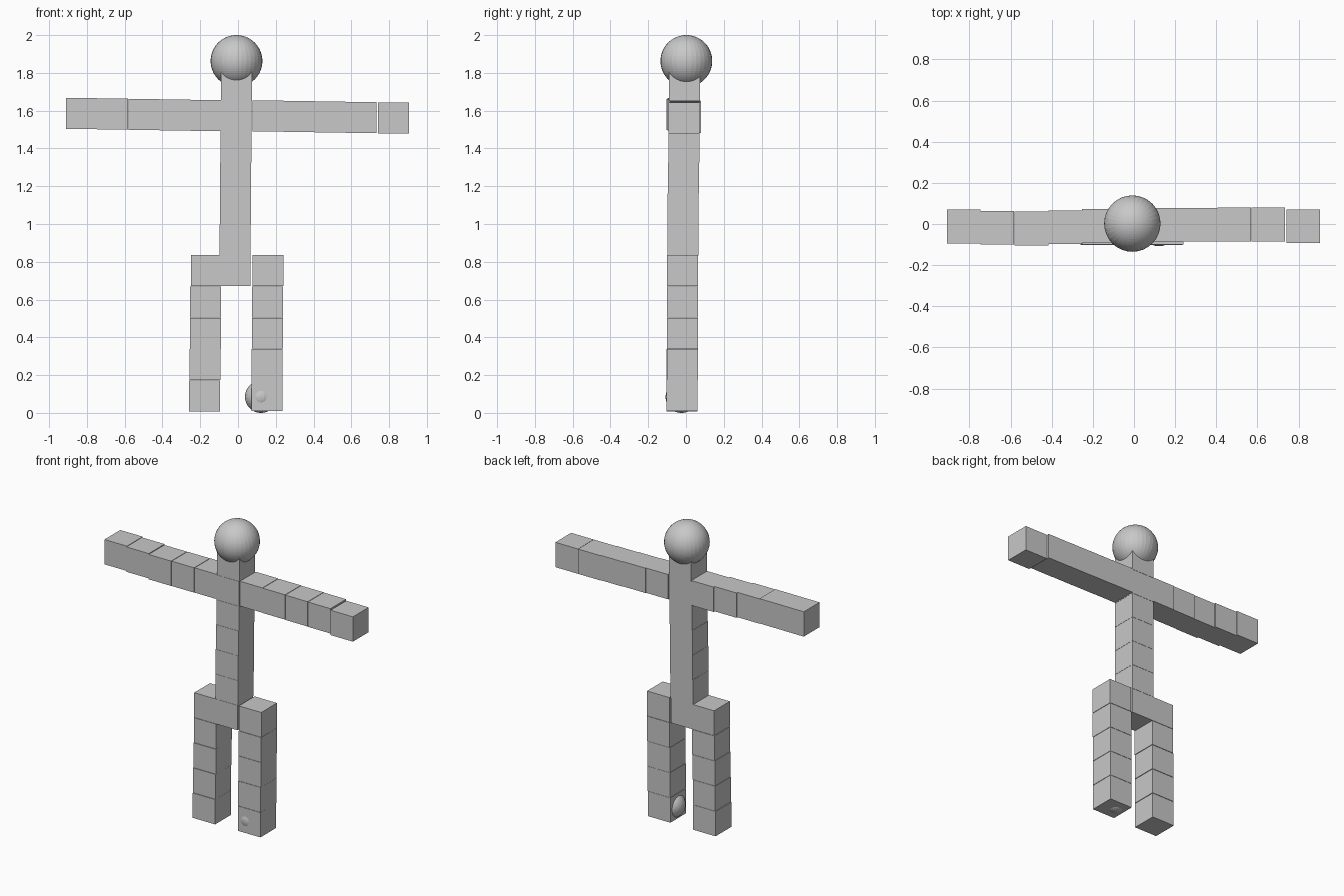
import bpy
from mathutils import Vector

if "Cube" in bpy.data.objects:
    bpy.data.objects.remove(bpy.data.objects["Cube"])

SIZE = 0.164

grey = bpy.data.materials.new("plain grey")
grey.diffuse_color = (0.58, 0.58, 0.58, 1)
grey.use_nodes = True
grey.node_tree.nodes["Principled BSDF"].inputs["Base Color"].default_value = grey.diffuse_color


def finish(name):
    ob = bpy.context.object
    ob.name = name
    ob.data.materials.append(grey)


def block(name, centre):
    bpy.ops.mesh.primitive_cube_add(size=SIZE, location=centre)
    finish(name)


def chain(name, start, end, count):
    """Row of equal cubes with centres spaced from start to end."""
    a, b = Vector(start), Vector(end)
    for i in range(count):
        block(f"{name}_{i + 1}", a.lerp(b, i / (count - 1)))


def ball(name, centre, radius):
    bpy.ops.mesh.primitive_uv_sphere_add(segments=32, ring_count=32,
                                         radius=radius, location=centre)
    finish(name)


# Spine from pelvis to neck, leaning very slightly
chain("spine", (-0.016, -0.018, 0.753), (-0.008, -0.008, 1.733), 7)

# Hip blocks either side of the pelvis
block("right_hip", (-0.168, -0.018, 0.753))
block("left_hip", (0.158, -0.018, 0.753))

# Legs with feet
chain("right_leg", (-0.171, -0.018, 0.587), (-0.177, -0.021, 0.089), 4)
chain("left_leg", (0.157, -0.018, 0.587), (0.153, -0.020, 0.091), 4)

# Right arm bows gently forward, then back at the hand
chain("right_upper_arm", (-0.170, -0.010, 1.574), (-0.498, -0.022, 1.579), 3)
chain("right_forearm", (-0.664, -0.018, 1.583), (-0.828, -0.012, 1.586), 2)

# Left arm, with a small gap before the hand
chain("left_arm", (0.158, -0.005, 1.571), (0.652, -0.002, 1.565), 4)
block("left_hand", (0.823, -0.011, 1.560))

# Head and the ball half sunk in the left foot
ball("head", (-0.008, 0.002, 1.863), 0.137)
ball("foot_ball", (0.122, -0.023, 0.085), 0.085)
